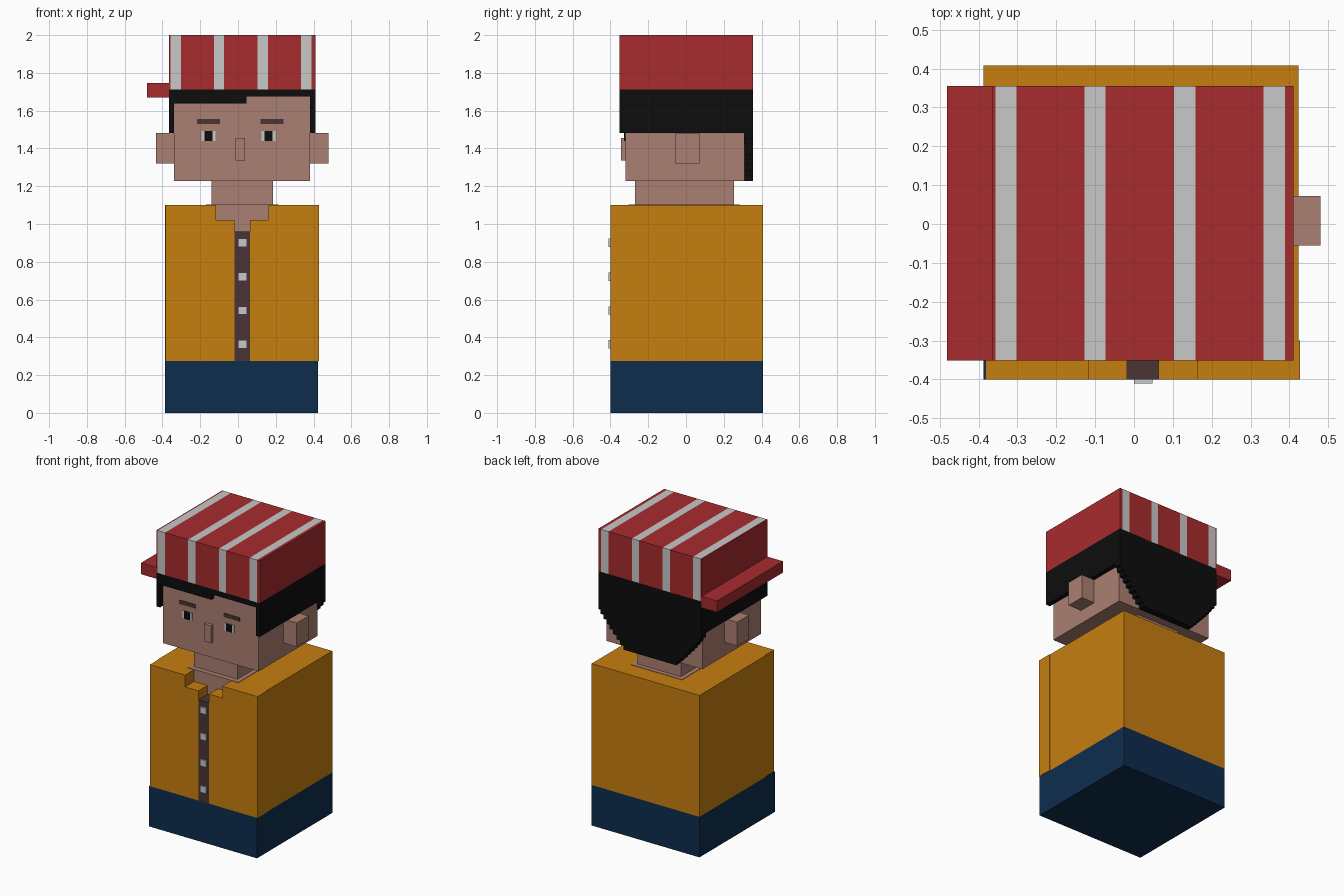
import bpy, bmesh
from mathutils import Vector

if "Cube" in bpy.data.objects:
    bpy.data.objects.remove(bpy.data.objects["Cube"])


def material(name, rgb):
    m = bpy.data.materials.new(name)
    m.use_nodes = True
    m.diffuse_color = (*rgb, 1)
    m.node_tree.nodes["Principled BSDF"].inputs["Base Color"].default_value = (*rgb, 1)
    return m


skin = material("skin", (0.41, 0.215, 0.17))
orange = material("orange_jacket", (0.565, 0.209, 0.005))
navy = material("navy_trousers", (0.004, 0.026, 0.076))
red = material("red_hat", (0.39, 0.025, 0.027))
white = material("off_white", (0.58, 0.58, 0.58))
black = material("black_hair", (0.004, 0.004, 0.004))
brown = material("dark_brown", (0.07, 0.034, 0.034))


def finish(bm, name, *mats):
    bmesh.ops.recalc_face_normals(bm, faces=bm.faces)
    mesh = bpy.data.meshes.new(name)
    bm.to_mesh(mesh)
    bm.free()
    for m in mats:
        mesh.materials.append(m)
    ob = bpy.data.objects.new(name, mesh)
    bpy.context.collection.objects.link(ob)
    return ob


def box_mesh(x, y, z):
    bm = bmesh.new()
    bmesh.ops.create_cube(bm, size=1)
    for v in bm.verts:
        v.co = Vector([(a + b) / 2 + c * (b - a) for (a, b), c in zip((x, y, z), v.co)])
    return bm


def box(name, mat, x, y, z):
    return finish(box_mesh(x, y, z), name, mat)


def slab(name, mat, outline, y):
    """Front outline in x and z, extruded between two depths."""
    bm = bmesh.new()
    face = bm.faces.new([bm.verts.new((px, y[0], pz)) for px, pz in outline])
    out = bmesh.ops.extrude_face_region(bm, geom=[face])
    moved = [g for g in out["geom"] if isinstance(g, bmesh.types.BMVert)]
    bmesh.ops.translate(bm, verts=moved, vec=(0, y[1] - y[0], 0))
    return finish(bm, name, mat)


MID = 0.0225   # middle of the figure, left of the hat peak
BODY_X, BODY_Y = (-0.387, 0.423), (-0.4, 0.408)

# Trousers and jacket, with a stepped collar notch and a button slot in front
box("trousers", navy, BODY_X, BODY_Y, (0, 0.275))
box("jacket_back", orange, BODY_X, (-0.3, BODY_Y[1]), (0.275, 1.1))
for side, name in ((-1, "right"), (1, "left")):
    steps = [(0.04, 0.275), (0.405, 0.275), (0.405, 1.1), (0.14, 1.1),
             (0.14, 1.02), (0.04, 1.02)]
    slab(name + "_jacket_front", orange, [(MID + side * a, z) for a, z in steps], (-0.4, -0.3))
box("button_strip", brown, (MID - 0.04, MID + 0.04), (-0.4, -0.3), (0.275, 0.96))
for i in range(4):
    z = 0.363 + i * 0.179
    box("button", white, (0, 0.048), (-0.41, -0.398), (z - 0.022, z + 0.022))

# Skin showing at the collar, then neck and head
box("chest_upper", skin, (MID - 0.14, MID + 0.14), (-0.304, -0.29), (1.02, 1.1))
box("chest_lower", skin, (MID - 0.04, MID + 0.04), (-0.304, -0.29), (0.96, 1.03))
box("collar_skin", skin, (-0.17, 0.215), (-0.304, 0.285), (1.09, 1.103))
box("neck", skin, (-0.14, 0.185), (-0.27, 0.255), (1.09, 1.24))
box("head", skin, (-0.34, 0.38), (-0.32, 0.31), (1.228, 1.7))
box("right_ear", skin, (-0.435, -0.33), (-0.055, 0.072), (1.32, 1.482))
box("left_ear", skin, (0.37, 0.48), (-0.055, 0.072), (1.32, 1.482))

# Face
box("nose", skin, (-0.012, 0.037), (-0.345, -0.31), (1.337, 1.455))
for name, eye, brow in (("right", -0.156, -0.156), ("left", 0.161, 0.18)):
    box(name + "_eye_white", white, (eye - 0.037, eye + 0.037), (-0.324, -0.316), (1.44, 1.492))
    box(name + "_pupil", black, (eye - 0.021, eye + 0.021), (-0.327, -0.318), (1.44, 1.492))
    box(name + "_brow", brown, (brow - 0.06, brow + 0.06), (-0.325, -0.316), (1.53, 1.555))

# Hair: cap, side panels, uneven fringe and stepped back
HX, HY = (-0.366, 0.41), (-0.352, 0.355)
box("hair_cap", black, HX, HY, (1.69, 1.712))
box("right_side_hair", black, (HX[0], -0.34), HY, (1.482, 1.7))
box("left_side_hair", black, (0.38, HX[1]), HY, (1.482, 1.7))
box("fringe_right", black, (-0.34, 0.045), (HY[0], -0.318), (1.637, 1.7))
box("fringe_left", black, (0.045, 0.38), (HY[0], -0.318), (1.675, 1.7))
count, low, high = 9, 1.228, 1.482
edge = [(0.388, 1.7)]
for i in range(count):
    half = 0.388 - 0.19 * (i / (count - 1)) ** 1.15
    top = high - (high - low) * i / count
    edge += [(half, top), (half, top - (high - low) / count)]
outline = [(MID + a, z) for a, z in edge] + [(MID - a, z) for a, z in reversed(edge)]
slab("back_hair", black, outline, (0.308, HY[1]))

# Striped hat: cut at stripe borders, stripes wrap over front, top and back
stripes = [(a, a + 0.055) for a in (-0.357, -0.128, 0.103, 0.334)]
bm = box_mesh(HX, HY, (1.71, 2))
for cut in [x for pair in stripes for x in pair]:
    bmesh.ops.bisect_plane(bm, geom=bm.verts[:] + bm.edges[:] + bm.faces[:],
                           plane_co=(cut, 0, 0), plane_no=(1, 0, 0))
for f in bm.faces:
    x = f.calc_center_median().x
    f.material_index = int(any(a < x < b for a, b in stripes))
finish(bm, "hat", red, white)
box("hat_peak", red, (-0.482, HX[0]), HY, (1.67, 1.747))
